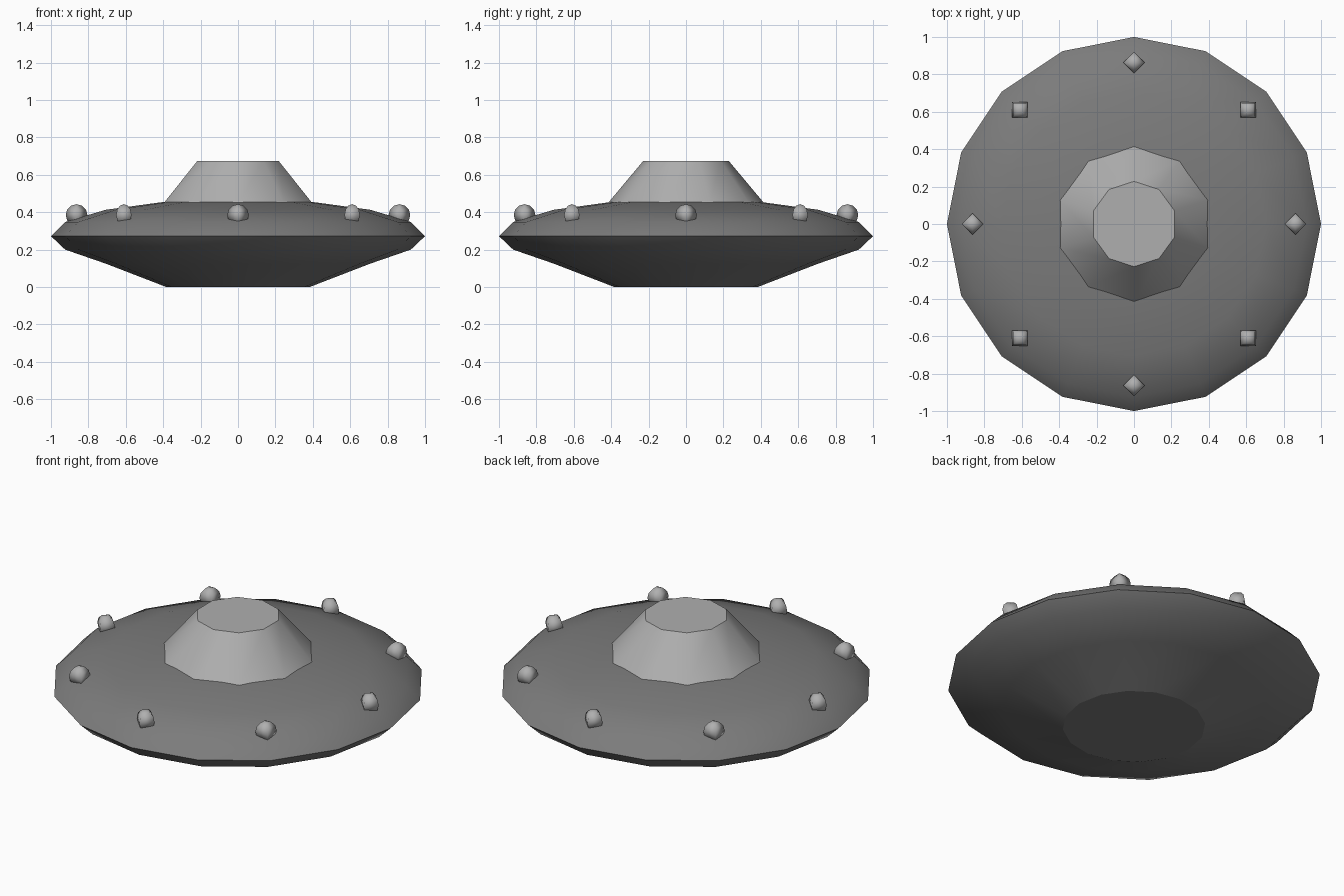
import bpy, bmesh, math

if "Cube" in bpy.data.objects:
    bpy.data.objects.remove(bpy.data.objects["Cube"])


def material(name, v):
    m = bpy.data.materials.new(name)
    m.diffuse_color = (v, v, v, 1)
    m.use_nodes = True
    m.node_tree.nodes["Principled BSDF"].inputs["Base Color"].default_value = m.diffuse_color
    return m


dark_grey = material("dark grey", 0.20)
light_grey = material("light grey", 0.43)


def lathe(name, profile, sides, start, mat, sharp, loc=(0, 0, 0)):
    """Revolve (radius, z) points from bottom to top; rings listed in sharp are hard edges."""
    bm = bmesh.new()
    rings = []
    for r, z in profile:
        if r == 0:
            rings.append([bm.verts.new((0, 0, z))] * sides)
        else:
            angles = [start + 2 * math.pi * i / sides for i in range(sides)]
            rings.append([bm.verts.new((r * math.cos(a), r * math.sin(a), z)) for a in angles])
    for lo, hi in zip(rings, rings[1:]):
        for i in range(sides):
            j = (i + 1) % sides
            quad = list(dict.fromkeys([lo[i], lo[j], hi[j], hi[i]]))
            bm.faces.new(quad)
    if profile[0][0] > 0:
        bm.faces.new(rings[0][::-1])
    if profile[-1][0] > 0:
        bm.faces.new(rings[-1])
    for f in bm.faces:
        f.smooth = True
    for k in sharp:
        for i in range(sides):
            e = bm.edges.get((rings[k][i], rings[k][(i + 1) % sides]))
            if e:
                e.smooth = False
    me = bpy.data.meshes.new(name)
    bm.to_mesh(me)
    bm.free()
    me.materials.append(mat)
    ob = bpy.data.objects.new(name, me)
    ob.location = loc
    bpy.context.collection.objects.link(ob)
    return ob


# Saucer hull with flat underside and sharp rim
lathe("saucer_hull",
      [(0.383, 0), (0.707, 0.125), (0.924, 0.2), (1, 0.272),
       (0.924, 0.348), (0.707, 0.413), (0.383, 0.457), (0, 0.47)],
      16, 0, dark_grey, [0, 3])

# Ten-sided tapered cabin
lathe("cabin", [(0.418, 0.448), (0.228, 0.675)], 10, math.pi / 2, light_grey, [0, 1])

# Eight small faceted lamps around the rim
R = 0.058
dome = [(R * math.cos(t), R * math.sin(t)) for t in
        (math.radians(d) for d in (-60, -30, 0, 30, 60))]
dome = [(0, -R)] + dome + [(0, R)]
for n in range(8):
    a = n * math.pi / 4
    lathe(f"rim_lamp_{n + 1}", dome, 4, a, light_grey, [],
          (0.863 * math.cos(a), 0.863 * math.sin(a), 0.385))
